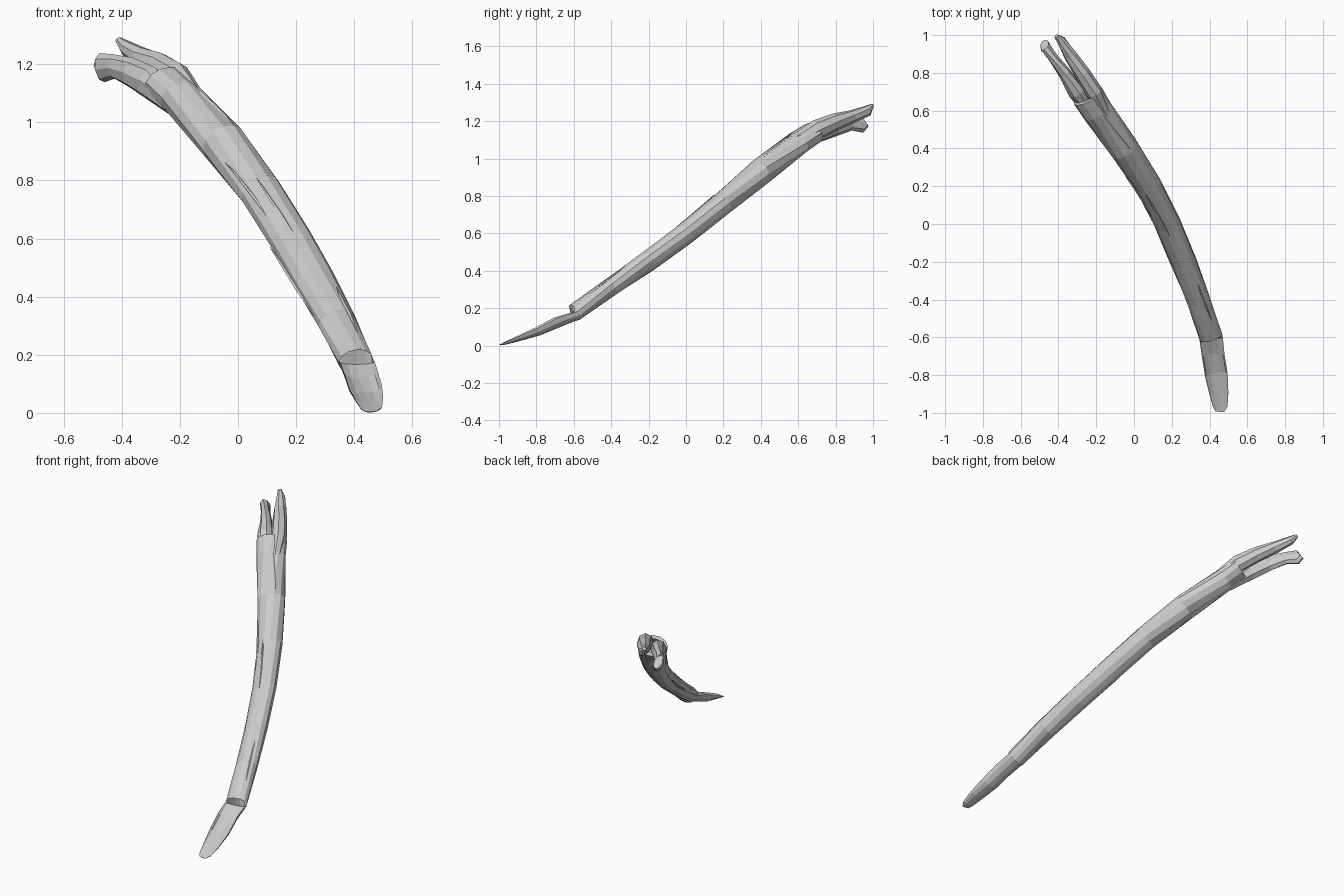
import bpy, bmesh, math
from mathutils import Vector

if "Cube" in bpy.data.objects:
    bpy.data.objects.remove(bpy.data.objects["Cube"])

mat = bpy.data.materials.new("pale_grey")
mat.diffuse_color = (0.6, 0.6, 0.6, 1)
mat.use_nodes = True
mat.node_tree.nodes["Principled BSDF"].inputs["Base Color"].default_value = mat.diffuse_color
Z = Vector((0, 0, 1))


def frames(stations):
    """Centre, sideways and upward axes at each station of a path."""
    pts = [Vector(s[:3]) for s in stations]
    out = []
    for i, p in enumerate(pts):
        t = (pts[min(i + 1, len(pts) - 1)] - pts[max(i - 1, 0)]).normalized()
        side = t.cross(Z).normalized()
        out.append((p, side, side.cross(t)))
    return out


def ring(frame, a, b, tilt=0, top=1, n=12):
    """Tilted ellipse; top < 0 folds the upper half down into a trough."""
    p, side, up = frame
    c, s = math.cos(math.radians(tilt)), math.sin(math.radians(tilt))
    res = []
    for i in range(n):
        w = 2 * math.pi * i / n
        u, v = a * math.cos(w), b * math.sin(w)
        if v > 0:
            v *= top
        res.append(p + side * (u * c - v * s) + up * (u * s + v * c))
    return res


def loft(name, rings):
    bm = bmesh.new()
    rows = [[bm.verts.new(v) for v in r] for r in rings]
    n = len(rows[0])
    for r, q in zip(rows, rows[1:]):
        for i in range(n):
            j = (i + 1) % n
            bm.faces.new((r[i], r[j], q[j], q[i]))
    bm.faces.new(rows[0][::-1])
    bm.faces.new(rows[-1])
    bmesh.ops.recalc_face_normals(bm, faces=bm.faces)
    me = bpy.data.meshes.new(name)
    bm.to_mesh(me)
    bm.free()
    me.materials.append(mat)
    ob = bpy.data.objects.new(name, me)
    bpy.context.collection.objects.link(ob)
    return ob


# Shaft with scooped tip: x, y, z, half width, half height, tilt, top factor
shaft = [
    (.455, -.995, .006, .022, .005, 0, -.3),
    (.457, -.97, .018, .038, .014, 0, -.4),
    (.450, -.90, .050, .050, .028, 0, -.5),
    (.436, -.80, .095, .060, .045, 0, -.6),
    (.420, -.70, .148, .060, .056, 0, -.6),
    (.409, -.61, .176, .062, .048, 0, -.2),
    (.406, -.595, .178, .062, .048, 5, 1),
    (.340, -.40, .315, .066, .050, 20, 1),
    (.265, -.20, .453, .070, .055, 30, 1),
    (.180, 0, .600, .072, .058, 30, 1),
    (.078, .20, .762, .073, .063, 30, 1),
    (-.052, .40, .930, .080, .072, 20, 1),
    (-.195, .60, 1.085, .082, .064, 0, 1),
    (-.245, .68, 1.138, .086, .060, 0, 1),
]
fr = frames(shaft)
rings = [ring(f, *s[3:]) for f, s in zip(fr, shaft)]
# hollow broken end
rings.append(ring(fr[-1], .062, .040))
rings.append(ring(fr[-2], .045, .032))
loft("shaft", rings)

# Forked end: x, y, z, half width, half height, tilt
left_prong = [
    (-.225, .58, 1.065, .030, .040, -10),
    (-.305, .70, 1.138, .046, .056, -10),
    (-.368, .80, 1.172, .034, .052, 0),
    (-.428, .88, 1.192, .026, .043, 10),
    (-.468, .935, 1.188, .029, .052, 15),
    (-.474, .95, 1.200, .024, .040, 15),
]
right_prong = [
    (-.150, .58, 1.085, .030, .040, 0),
    (-.212, .70, 1.155, .046, .054, 0),
    (-.275, .80, 1.197, .042, .046, 5),
    (-.335, .89, 1.225, .036, .035, 15),
    (-.385, .97, 1.255, .024, .030, 25),
    (-.412, .995, 1.285, .012, .010, 25),
]
for name, st in (("left_prong", left_prong), ("right_prong", right_prong)):
    loft(name, [ring(f, *s[3:], n=8) for f, s in zip(frames(st), st)])


# Thin splinters lifting from the shaft surface
def on_shaft(y, ang, lift):
    for i in range(6, len(shaft) - 1):
        y0, y1 = shaft[i][1], shaft[i + 1][1]
        if y0 <= y <= y1:
            k = (y - y0) / (y1 - y0)
            p, side, up = (u.lerp(v, k) for u, v in zip(fr[i], fr[i + 1]))
            a, b, t = (shaft[i][m] * (1 - k) + shaft[i + 1][m] * k for m in (3, 4, 5))
            w, t = math.radians(ang) - math.radians(t), math.radians(t)
            u, v = (a + lift) * math.cos(w), (b + lift) * math.sin(w)
            return p + side * (u * math.cos(t) - v * math.sin(t)) + up * (u * math.sin(t) + v * math.cos(t))


for k, (y0, y1, ang) in enumerate([(.05, .3, 150), (-.05, .2, 110), (-.35, .0, 195),
                                   (.35, .6, 70), (.3, .55, 250), (-.5, -.3, 60)]):
    st = [(*on_shaft(y0 + (y1 - y0) * f, ang + 12 * f, l), w, w * .6)
          for f, l, w in ((0, -.004, .002), (.4, -.001, .008), (.8, .001, .006), (1, .005, .001))]
    loft("splinter_%d" % (k + 1), [ring(f, *s[3:], n=4) for f, s in zip(frames(st), st)])

# Small chipped lip above the scoop
lip = [(.405, -.54, .245, .030, .012), (.402, -.59, .222, .034, .010), (.400, -.605, .222, .022, .005)]
loft("scoop_lip", [ring(f, *s[3:], n=6) for f, s in zip(frames(lip), lip)])
